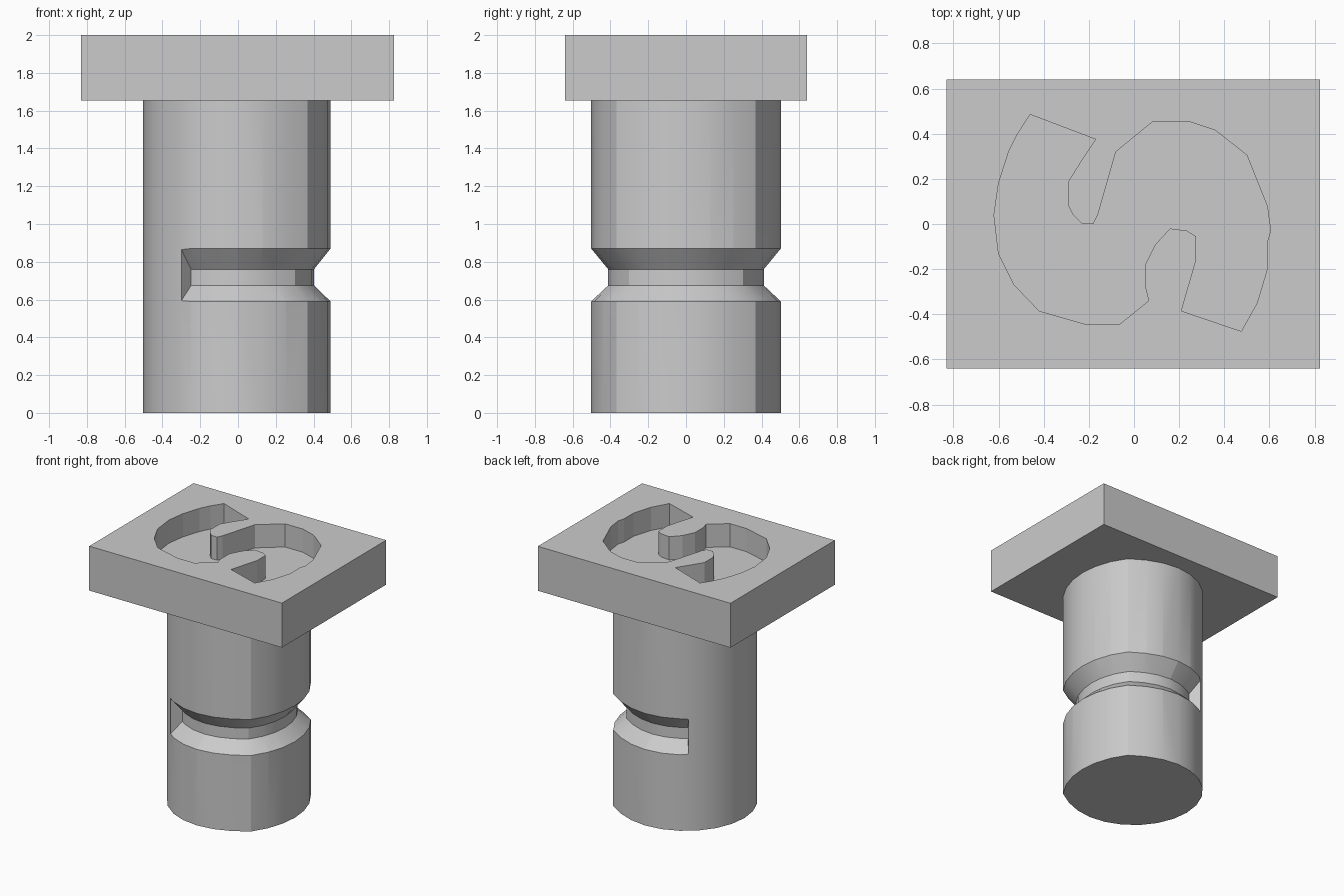
import bpy
import bmesh
from math import radians, cos, sin

default = bpy.data.objects.get("Cube")
if default:
    bpy.data.objects.remove(default, do_unlink=True)

GREY = (0.6, 0.6, 0.6, 1)
material = bpy.data.materials.new("plain_grey")
material.use_nodes = True
material.diffuse_color = GREY
material.node_tree.nodes["Principled BSDF"].inputs["Base Color"].default_value = GREY


def finish(name, bm):
    """Turn a bmesh into a named grey object."""
    bmesh.ops.recalc_face_normals(bm, faces=bm.faces)
    mesh = bpy.data.meshes.new(name)
    bm.to_mesh(mesh)
    bm.free()
    obj = bpy.data.objects.new(name, mesh)
    bpy.context.collection.objects.link(obj)
    mesh.materials.append(material)
    return obj


def loft(name, rings, closed=False):
    """Skin a list of equal rings; cap the ends or join them into a loop."""
    bm = bmesh.new()
    loops = [[bm.verts.new(p) for p in ring] for ring in rings]
    pairs = list(zip(loops, loops[1:]))
    if closed:
        pairs.append((loops[-1], loops[0]))
    else:
        bm.faces.new(loops[0])
        bm.faces.new(loops[-1])
    for low, high in pairs:
        for i in range(len(low)):
            j = (i + 1) % len(low)
            bm.faces.new((low[i], low[j], high[j], high[i]))
    return finish(name, bm)


def prism(name, outline, bottom, top):
    return loft(name, [[(x, y, z) for x, y in outline] for z in (bottom, top)])


def carve(target, cutter):
    """Subtract the cutter from the target and discard it."""
    mod = target.modifiers.new("cut", "BOOLEAN")
    mod.operation = "DIFFERENCE"
    mod.solver = "EXACT"
    mod.object = cutter
    bpy.context.view_layer.objects.active = target
    bpy.ops.object.modifier_apply(modifier=mod.name)
    bpy.data.objects.remove(cutter, do_unlink=True)


# Shaft section: nearly round, with two soft corners on the +x side
CORNERS = {0: 0.49, 15: 0.493, 30: 0.504, 45: 0.52, 60: 0.506}


def section(angle, scale=1.0):
    r = CORNERS.get(abs(angle), 0.502) * scale
    return r * cos(radians(angle)), r * sin(radians(angle))


shaft = prism("shaft", [section(a) for a in range(-180, 180, 15)], 0, 1.655)

# Tapered groove wrapping the shaft, stopping short of the -x side
groove_profile = [(0.82, 0.675), (0.82, 0.76), (1.2, 0.992), (1.2, 0.496)]
END = 127
groove_rings = []
for angle in [-END] + list(range(-120, 121, 15)) + [END]:
    groove_rings.append([(*section(angle, s), z) for s, z in groove_profile])
carve(shaft, loft("groove_cutter", groove_rings))

# Head plate
W, E, D = -0.83, 0.825, 0.64
plate = prism("head_plate", [(W, -D), (E, -D), (E, D), (W, D)], 1.655, 2)

# Curved recess sunk into the top of the plate (hundredths of a unit)
recess = [
    (-46, 48.5), (-17, 37.5), (-24, 27), (-29, 19), (-29, 8), (-27, 4),
    (-23, 0), (-18, 0), (-16, 4), (-8, 32), (8.5, 45.5), (24, 45.5),
    (36, 41.5), (50, 30.5), (59, 8), (60.5, -3), (59, -8), (59, -20),
    (54.5, -35), (47.5, -47.5), (21, -38.5), (27.5, -16), (27.5, -5.5),
    (23.5, -3), (16, -2), (9.5, -9), (5, -18), (5, -28), (6.5, -34),
    (-6.5, -44.5), (-21, -44.5), (-42, -38.5), (-53, -27), (-60, -13),
    (-62, 4), (-60, 18), (-55.5, 32), (-51.5, 40),
]
outline = [(x / 100, y / 100) for x, y in recess]
carve(plate, prism("recess_cutter", outline, 1.82, 2.1))

# Smooth the rounded shaft, keeping its corners and groove edges sharp
bpy.ops.object.select_all(action="DESELECT")
shaft.select_set(True)
bpy.context.view_layer.objects.active = shaft
bpy.ops.object.shade_smooth_by_angle(angle=radians(25))
